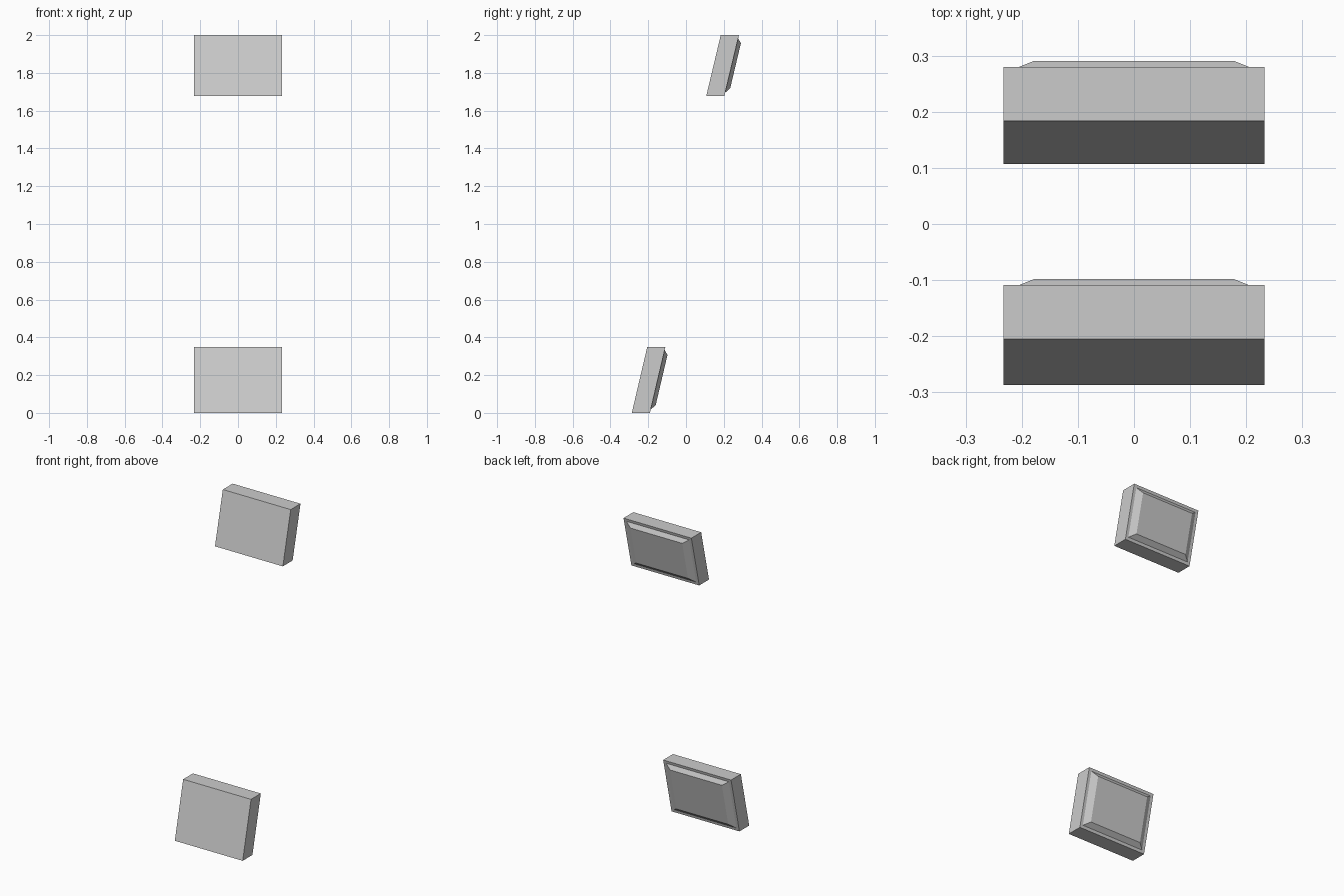
import bpy, bmesh

if "Cube" in bpy.data.objects:
    bpy.data.objects.remove(bpy.data.objects["Cube"])

HALF_W = 0.233
DEPTH = 0.096
RAISE = 0.021


def ring(bm, x, z0, z1, y_at):
    return [bm.verts.new((sx, y_at(z), z))
            for sx, z in ((-x, z0), (x, z0), (x, z1), (-x, z1))]


def bridge(bm, a, b):
    for i in range(4):
        j = (i + 1) % 4
        bm.faces.new((a[i], a[j], b[j], b[i]))


def leaning_block(name, z0, z1, y0, y1):
    """Leaning slab with a bevelled raised panel on its back face."""
    bm = bmesh.new()
    front = lambda z: y0 + (y1 - y0) * (z - z0) / (z1 - z0)
    back = lambda z: front(z) + DEPTH
    raised = lambda z: back(z) + RAISE
    # front outline, back outline, panel foot, panel top
    rings = [ring(bm, HALF_W, z0, z1, front),
             ring(bm, HALF_W, z0, z1, back),
             ring(bm, HALF_W - 0.018, z0 + 0.018, z1 - 0.017, back),
             ring(bm, HALF_W - 0.055, z0 + 0.041, z1 - 0.043, raised)]
    for a, b in zip(rings, rings[1:]):
        bridge(bm, a, b)
    bm.faces.new(rings[0])
    bm.faces.new(rings[-1])
    bmesh.ops.recalc_face_normals(bm, faces=bm.faces[:])
    mesh = bpy.data.meshes.new(name)
    bm.to_mesh(mesh)
    bm.free()
    obj = bpy.data.objects.new(name, mesh)
    bpy.context.collection.objects.link(obj)


# Lower and upper pads on the same leaning line
leaning_block("lower_pad", 0.0, 0.35, -0.287, -0.205)
leaning_block("upper_pad", 1.677, 2.0, 0.107, 0.184)
